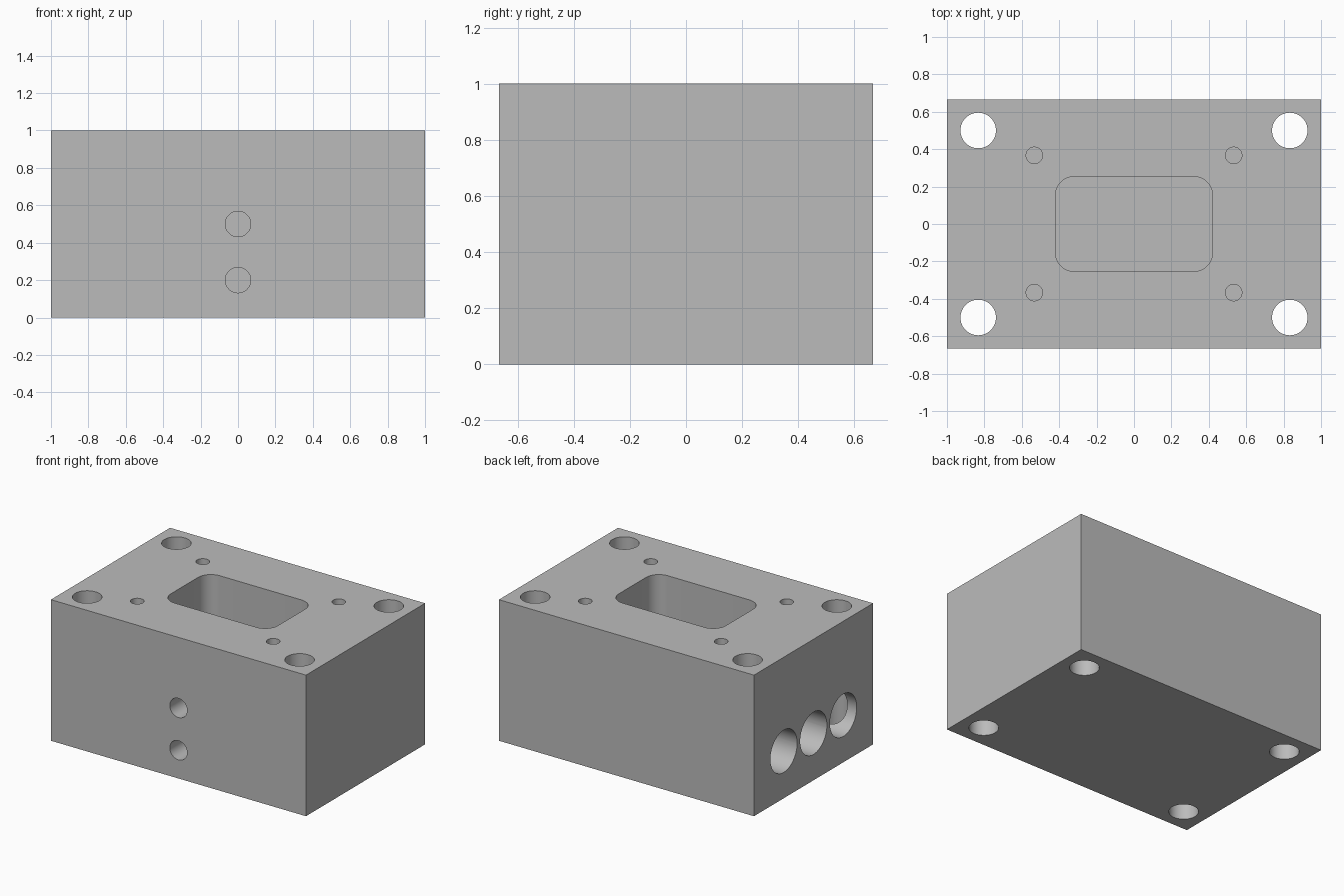
import bpy, bmesh, math
from mathutils import Matrix, Vector

default = bpy.data.objects.get("Cube")
if default:
    bpy.data.objects.remove(default, do_unlink=True)

W, D, H = 2.0, 4 / 3, 1.0      # block size
EPS = 0.02                     # cutter overshoot beyond a face

steel = bpy.data.materials.new("plain grey metal")
steel.use_nodes = True
grey = (0.5, 0.5, 0.5, 1)
steel.diffuse_color = grey
steel.node_tree.nodes["Principled BSDF"].inputs["Base Color"].default_value = grey


def make_object(name, bm):
    mesh = bpy.data.meshes.new(name)
    bmesh.ops.recalc_face_normals(bm, faces=bm.faces)
    bm.to_mesh(mesh)
    bm.free()
    obj = bpy.data.objects.new(name, mesh)
    obj.data.materials.append(steel)
    bpy.context.collection.objects.link(obj)
    return obj


def cut(target, bm):
    """Subtract the cutter, then remove it."""
    cutter = make_object("cutter", bm)
    cutter.hide_render = True
    mod = target.modifiers.new("cut", 'BOOLEAN')
    mod.operation = 'DIFFERENCE'
    mod.solver = 'EXACT'
    mod.object = cutter
    bpy.context.view_layer.objects.active = target
    bpy.ops.object.modifier_apply(modifier=mod.name)
    bpy.data.objects.remove(cutter, do_unlink=True)


def drill(target, start, direction, radius, depth):
    """Round hole going from a point on a face into the block."""
    d = Vector(direction)
    centre = Vector(start) + d * (depth - EPS) / 2
    turn = d.to_track_quat('Z', 'Y').to_matrix().to_4x4()
    bm = bmesh.new()
    bmesh.ops.create_cone(bm, cap_ends=True, segments=48, radius1=radius,
                          radius2=radius, depth=depth + EPS,
                          matrix=Matrix.Translation(centre) @ turn)
    cut(target, bm)


def mill_pocket(target, hx, hy, corner, depth):
    """Rounded rectangular pocket in the top face."""
    bm = bmesh.new()
    verts = []
    for k, (sx, sy) in enumerate([(1, 1), (-1, 1), (-1, -1), (1, -1)]):
        for i in range(13):
            a = math.pi / 2 * (k + i / 12)
            verts.append(bm.verts.new((sx * (hx - corner) + corner * math.cos(a),
                                       sy * (hy - corner) + corner * math.sin(a),
                                       H - depth)))
    base = bm.faces.new(verts)
    top = bmesh.ops.extrude_face_region(bm, geom=[base])["geom"]
    bmesh.ops.translate(bm, vec=(0, 0, depth + EPS),
                        verts=[g for g in top if isinstance(g, bmesh.types.BMVert)])
    cut(target, bm)


# Solid block
bm = bmesh.new()
bmesh.ops.create_cube(bm, size=1, matrix=Matrix.Translation((0, 0, H / 2))
                      @ Matrix.Diagonal((W, D, H, 1)))
block = make_object("drilled_block", bm)

# Central pocket
mill_pocket(block, 0.42, 0.253, 0.1, 0.5)

# Through holes at the corners and small blind holes around the pocket
for sx in (-1, 1):
    for sy in (-1, 1):
        drill(block, (sx * 0.833, sy * 0.5, H), (0, 0, -1), 0.095, H + EPS)
        drill(block, (sx * 0.533, sy * 0.367, H), (0, 0, -1), 0.044, 0.3)

# Two ports in the front
for z in (0.2, 0.5):
    drill(block, (0, -D / 2, z), (0, 1, 0), 0.068, 0.3)

# Three large bores in the right end
for y in (-1 / 3, 0, 1 / 3):
    drill(block, (-W / 2, y, 1 / 3), (1, 0, 0), 0.15, 0.5)

# Smooth hole walls, sharp edges
bpy.ops.object.select_all(action='DESELECT')
block.select_set(True)
bpy.context.view_layer.objects.active = block
bpy.ops.object.shade_smooth_by_angle(angle=math.radians(30))
